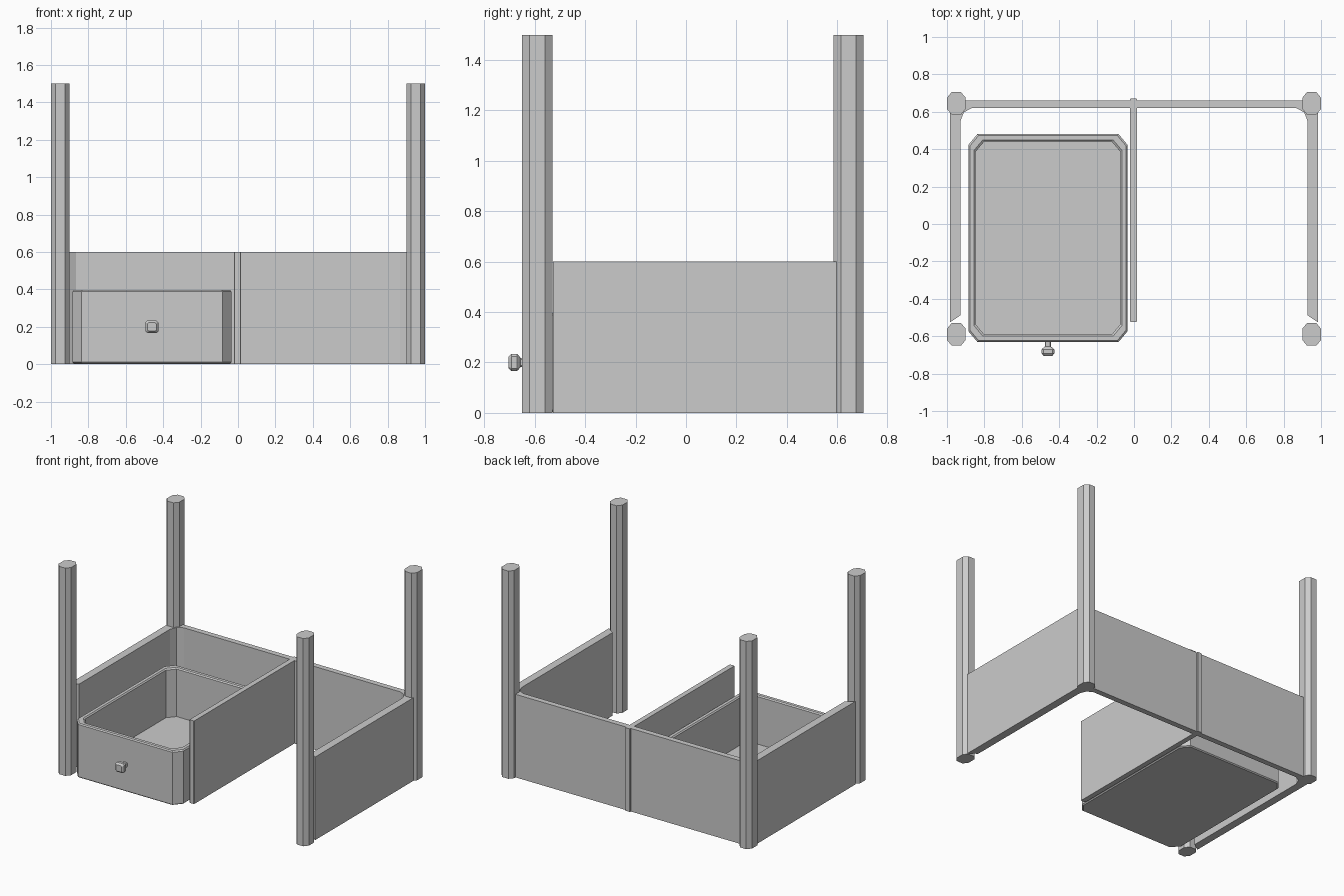
import bpy, bmesh

if "Cube" in bpy.data.objects:
    bpy.data.objects.remove(bpy.data.objects["Cube"])


def loft(name, rings):
    """Solid skinned through matching point rings, capped at both ends."""
    bm = bmesh.new()
    loops = [[bm.verts.new(p) for p in ring] for ring in rings]
    n = len(rings[0])
    for a, b in zip(loops, loops[1:]):
        for i in range(n):
            j = (i + 1) % n
            bm.faces.new((a[i], a[j], b[j], b[i]))
    bm.faces.new(loops[0])
    bm.faces.new(loops[-1])
    bmesh.ops.recalc_face_normals(bm, faces=bm.faces)
    mesh = bpy.data.meshes.new(name)
    bm.to_mesh(mesh)
    bm.free()
    obj = bpy.data.objects.new(name, mesh)
    bpy.context.collection.objects.link(obj)
    return obj


def octagon(cx, cy, hx, hy, cut_x, cut_y):
    """Rectangle with cut corners, as 2D points."""
    a, b = hx - cut_x, hy - cut_y
    pts = [(hx, -b), (hx, b), (a, hy), (-a, hy),
           (-hx, b), (-hx, -b), (-a, -hy), (a, -hy)]
    return [(cx + x, cy + y) for x, y in pts]


def at_z(pts, z):
    return [(x, y, z) for x, y in pts]


# Four octagonal corner posts
for side, x in (("left", -0.95), ("right", 0.95)):
    for end, y in (("front", -0.59), ("back", 0.645)):
        section = octagon(x, y, 0.05, 0.06, 0.025, 0.03)
        loft(f"{end}_{side}_post", [at_z(section, 0), at_z(section, 1.5)])

# U-shaped wall: two sides and back, with eased inner corners
half = [(0.0, 0.66), (0.985, 0.66), (0.985, -0.527), (0.928, -0.488),
        (0.928, 0.55), (0.91, 0.597), (0.867, 0.62), (0.0, 0.62)]
outline = half + [(-x, y) for x, y in half[-2:0:-1]]
loft("side_and_back_wall", [at_z(outline, 0), at_z(outline, 0.6)])

# Centre divider
divider = octagon(-0.0025, 0.073, 0.0185, 0.597, 0.003, 0.003)
loft("divider", [at_z(divider, 0), at_z(divider, 0.6)])


# Open drawer tray: outer shell up, over the rim, down to the floor
def tray(inset, z):
    return at_z(octagon(-0.46, -0.075, 0.425 - inset, 0.555 - inset,
                        0.047, 0.056), z)


loft("drawer", [tray(0.007, 0.004), tray(0, 0.011), tray(0, 0.388),
                tray(0.007, 0.396), tray(0.03, 0.396), tray(0.038, 0.388),
                tray(0.038, 0.045)])

# Drawer knob: slim stem swelling into a faceted head
knob_profile = [(-0.62, 0.017), (-0.656, 0.017), (-0.664, 0.028),
                (-0.671, 0.034), (-0.692, 0.034), (-0.705, 0.023)]
loft("drawer_knob", [
    [(x, y, z) for x, z in octagon(-0.46, 0.2, r, r, r * 0.3, r * 0.3)]
    for y, r in knob_profile])
